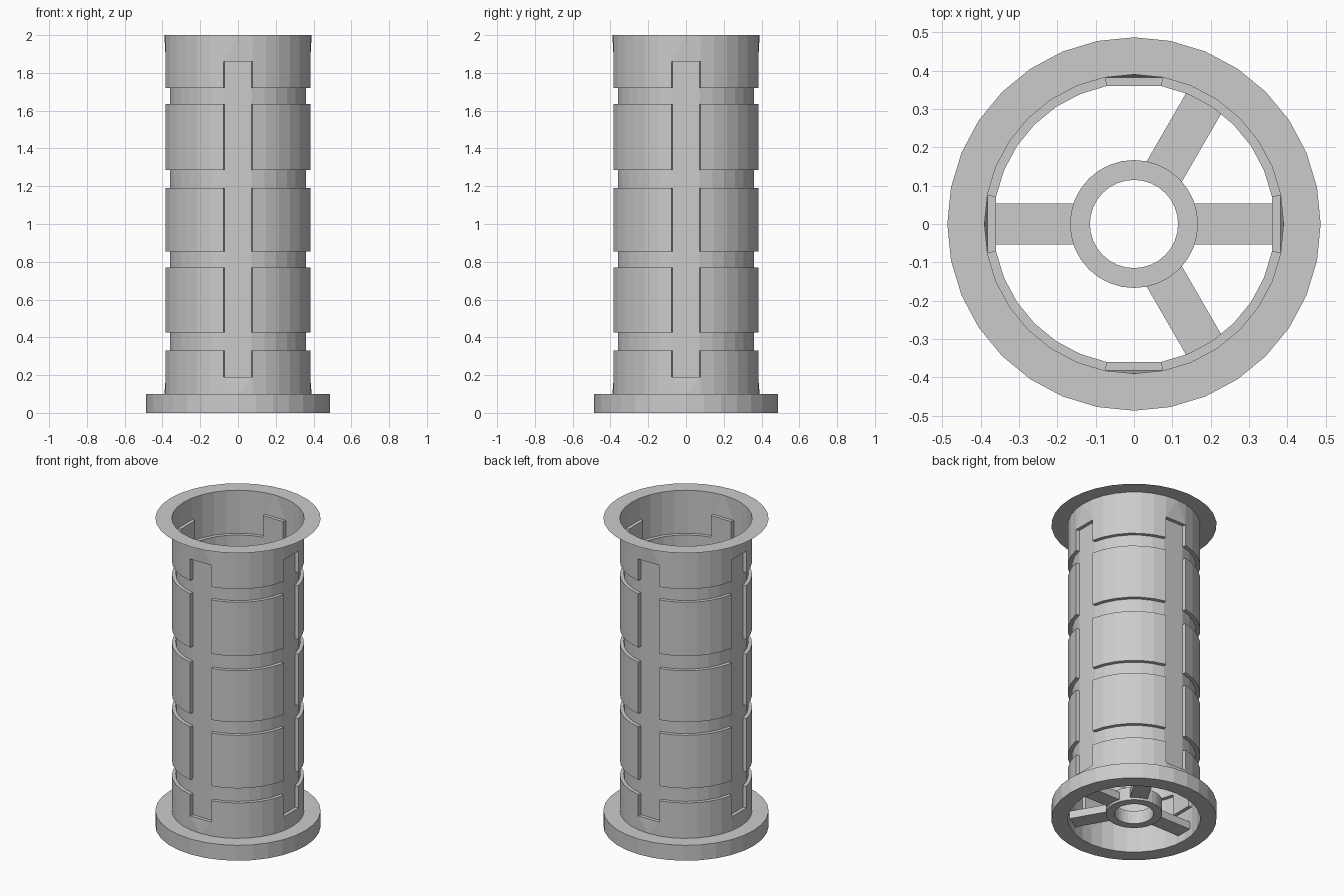
import bpy, bmesh, math

if "Cube" in bpy.data.objects:
    bpy.data.objects.remove(bpy.data.objects["Cube"])

mat = bpy.data.materials.new("plain grey")
mat.diffuse_color = (0.6, 0.6, 0.6, 1)
mat.use_nodes = True
mat.node_tree.nodes["Principled BSDF"].inputs["Base Color"].default_value = mat.diffuse_color

N = 32                        # sides of every round part
R_OUT, R_IN, R_RIM = 0.39, 0.367, 0.487


def pt(k, r, z):
    a = 2 * math.pi * k / N
    return (r * math.cos(a), r * math.sin(a), z)


def finish(name, bm, fix_normals=False):
    bmesh.ops.remove_doubles(bm, verts=bm.verts, dist=1e-5)
    if fix_normals:
        bmesh.ops.recalc_face_normals(bm, faces=bm.faces)
    me = bpy.data.meshes.new(name)
    bm.to_mesh(me)
    bm.free()
    me.materials.append(mat)
    ob = bpy.data.objects.new(name, me)
    bpy.context.collection.objects.link(ob)
    return ob


def face(bm, *pts):
    bm.faces.new([bm.verts.new(p) for p in pts])


def lathe(name, profile, closed=True):
    """Turn a list of (radius, height) points around z."""
    bm = bmesh.new()
    pairs = list(zip(profile, profile[1:] + profile[:1]))
    if not closed:
        pairs.pop()
    for k in range(N):
        for (r0, z0), (r1, z1) in pairs:
            face(bm, pt(k, r0, z0), pt(k + 1, r0, z0), pt(k + 1, r1, z1), pt(k, r1, z1))
    return finish(name, bm, closed)


# Tube: thin wall with pressed-in ring grooves and four flat upright strips
rows = [0.1, 0.19, 0.33, 0.425, 0.77, 0.855, 1.19, 1.285, 1.635, 1.72, 1.86, 2.0]
grooves = (2, 4, 6, 8)
cols = [k for k in range(N) if k % 8]         # cardinal corners are flattened
last = len(rows) - 2


def radius(c, i):
    strip = cols[c % len(cols)] % 8 == 7
    recessed = 0 < i < last if strip else i in grooves
    return R_IN if recessed else R_OUT


bm = bmesh.new()
for c, k0 in enumerate(cols):
    k1 = cols[(c + 1) % len(cols)]
    strip = k0 % 8 == 7
    for i in range(last + 1):
        z0, z1, r = rows[i], rows[i + 1], radius(c, i)
        if strip and i in (0, last):
            # end band runs from the flat strip out to the full circle
            ze, zc = (z0, z1) if i == 0 else (z1, z0)
            tris = [(pt(k0, r, zc), pt(k0, r, ze), pt(k0 + 1, r, ze)),
                    (pt(k0, r, zc), pt(k0 + 1, r, ze), pt(k1, r, zc)),
                    (pt(k1, r, zc), pt(k0 + 1, r, ze), pt(k1, r, ze))]
            for t in tris:
                face(bm, *(t if i == 0 else t[::-1]))
        else:
            face(bm, pt(k0, r, z0), pt(k1, r, z0), pt(k1, r, z1), pt(k0, r, z1))
        # ledge to the row above
        if i < last:
            ru = radius(c, i + 1)
            if ru != r:
                face(bm, pt(k0, r, z1), pt(k1, r, z1), pt(k1, ru, z1), pt(k0, ru, z1))
        # step to the next column
        rn = radius(c + 1, i)
        if rn != r:
            face(bm, pt(k1, r, z0), pt(k1, rn, z0), pt(k1, rn, z1), pt(k1, r, z1))
finish("tube_wall", bm)

# Thick base flange and paper-thin top rim
lathe("base_flange", [(R_OUT, 0), (R_RIM, 0), (R_RIM, 0.1), (R_OUT, 0.1)])
lathe("top_rim", [(R_RIM, 2.0), (R_OUT, 2.0)], closed=False)

# Hub ring and its four spokes
lathe("hub", [(0.115, 0.035), (0.167, 0.035), (0.167, 0.12), (0.115, 0.12)])
for deg in (0, 60, 180, 300):
    bm = bmesh.new()
    bmesh.ops.create_cube(bm, size=1)
    for v in bm.verts:
        v.co = (0.27 + v.co.x * 0.23, v.co.y * 0.106, 0.075 + v.co.z * 0.05)
    ob = finish("spoke_%d" % deg, bm, True)
    ob.rotation_euler.z = math.radians(deg)
